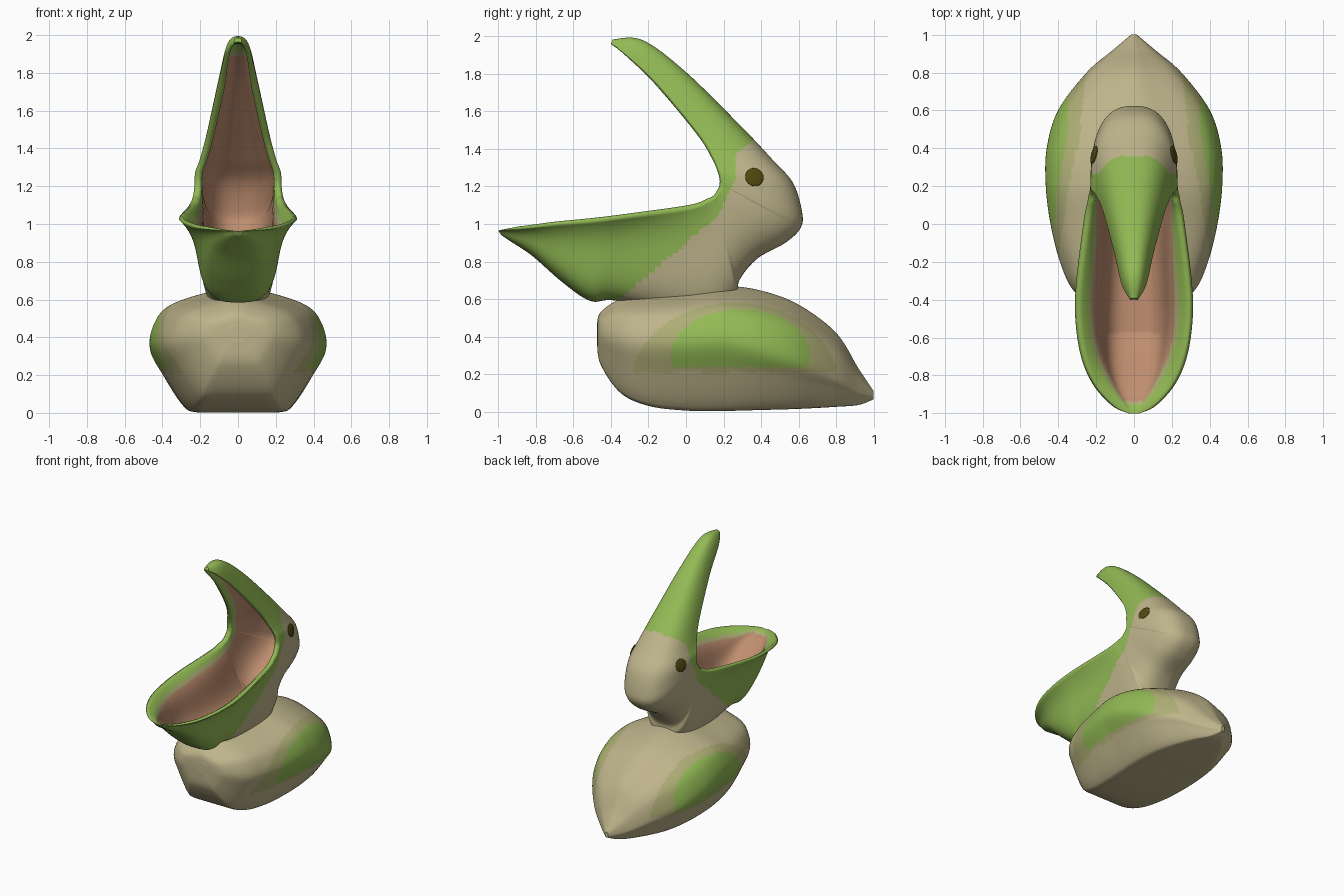
import bpy, bmesh, math
from mathutils import Vector
from mathutils.bvhtree import BVHTree

if "Cube" in bpy.data.objects:
    bpy.data.objects.remove(bpy.data.objects["Cube"])


def material(name, rgb):
    m = bpy.data.materials.new(name)
    m.diffuse_color = (*rgb, 1)
    m.use_nodes = True
    m.node_tree.nodes["Principled BSDF"].inputs["Base Color"].default_value = m.diffuse_color
    return m


TAN, GREEN, MIX, PINK = range(4)
mats = [material("tan_feathers", (0.52, 0.46, 0.26)),
        material("leaf_green", (0.29, 0.49, 0.09)),
        material("muted_green", (0.42, 0.42, 0.18)),
        material("mouth_pink", (0.52, 0.27, 0.16))]
eye_mat = material("dark_olive", (0.08, 0.065, 0.005))


def catmull(a, b, c, d, t):
    return [0.5 * (2 * q + (r - p) * t + (2 * p - 5 * q + 4 * r - s) * t * t
                   + (3 * q - p - 3 * r + s) * t ** 3) for p, q, r, s in zip(a, b, c, d)]


def smooth(rows, n, closed=False):
    """Catmull-Rom through rows, n samples per span."""
    k, out = len(rows), []
    pick = (lambda i: rows[i % k]) if closed else (lambda i: rows[max(0, min(k - 1, i))])
    for i in range(k if closed else k - 1):
        for j in range(n):
            out.append(catmull(pick(i - 1), pick(i), pick(i + 1), pick(i + 2), j / n))
    if not closed:
        out.append(list(rows[-1]))
    return out


def loft(name, rings, colour):
    """Skin closed rings, cap the ends, colour each face by a rule."""
    bm = bmesh.new()
    vs = [[bm.verts.new(p) for p in r] for r in rings]
    n = len(rings[0])
    for i in range(len(vs) - 1):
        for j in range(n):
            k = (j + 1) % n
            f = bm.faces.new((vs[i][j], vs[i][k], vs[i + 1][k], vs[i + 1][j]))
            f.material_index = colour(i, j, f.calc_center_median())
            f.smooth = True
    for i in (0, len(vs) - 1):
        f = bm.faces.new(vs[i])
        f.material_index = colour(i, 0, f.calc_center_median())
    bmesh.ops.recalc_face_normals(bm, faces=bm.faces)
    bvh = BVHTree.FromBMesh(bm)
    me = bpy.data.meshes.new(name)
    bm.to_mesh(me)
    bm.free()
    for m in mats:
        me.materials.append(m)
    bpy.context.collection.objects.link(bpy.data.objects.new(name, me))
    return bvh


# Body: sections along y as (y, bottom, top, half width)
body = [(-.475, .37, .46, .05), (-.455, .25, .53, .19), (-.35, .10, .60, .32),
        (-.2, .03, .63, .39), (0, .005, .65, .44), (.2, .003, .67, .465),
        (.4, .008, .645, .46), (.6, .014, .57, .40), (.8, .025, .42, .25),
        (.92, .035, .23, .11), (1.0, .065, .11, .015)]


def body_ring(row):
    y, zb, zt, w = row
    wb = .46 * w
    zm = zb + (zt - zb) * (.55 - .25 * max(0, y - .2))
    up = zt - zm
    half = [(wb, zb), (.63 * w, zb + .11 * (zm - zb)), (.86 * w, zb + .6 * (zm - zb)), (w, zm),
            (.93 * w, zm + .42 * up), (.77 * w, zm + .67 * up), (.43 * w, zm + .86 * up)]
    ctrl = [(0, zb)] + half + [(0, zt)] + [(-x, z) for x, z in reversed(half)]
    return [(x, y, max(z, zb)) for x, z in smooth(ctrl, 9, True)]


def body_colour(i, j, c):
    # wing patches on the flanks
    if abs(c.x) > .2:
        if ((c.y - .29) / .37) ** 2 + ((c.z - .3) / .245) ** 2 < 1 and c.z > .235:
            return GREEN
        if ((c.y - .26) / .55) ** 2 + ((c.z - .15) / .43) ** 2 < 1 and c.z > .21:
            return MIX
    return TAN


loft("body", [body_ring(r) for r in smooth(body, 18)], body_colour)

# Neck, head and open beak: one U-shaped shell fanned from lower tip to upper tip
# (rim y, rim z, outer y, outer z, rim half width)
fan = [(-1.0, .963, -.985, .94, .03), (-.96, .968, -.94, .91, .115),
       (-.85, .98, -.82, .83, .215), (-.7, 1.0, -.66, .69, .28),
       (-.5, 1.02, -.51, .59, .31), (-.3, 1.045, -.36, .59, .305),
       (.02, 1.09, .1, .50, .265), (.12, 1.125, .265, .60, .245), (.15, 1.14, .285, .70, .24),
       (.17, 1.165, .38, .815, .235), (.185, 1.19, .53, .90, .232), (.19, 1.21, .612, .98, .23),
       (.19, 1.235, .618, 1.07, .23),
       (.18, 1.28, .57, 1.22, .225), (.15, 1.35, .46, 1.345, .2),
       (.07, 1.48, .30, 1.515, .165), (-.15, 1.745, 0, 1.81, .105),
       (-.32, 1.905, -.23, 1.98, .065), (-.4, 1.962, -.39, 1.985, .02)]
fan_rows = smooth(fan, 14)
N = 36                                   # samples per half section
half_s = [math.pi / 2 * (k / N) ** 1.5 for k in range(N + 1)]


def jaw_blend(row):
    """0 at the pouch, 1 at the head and upper beak."""
    return 1 if row[1] > 1.21 else min(1, max(0, (row[0] + .5) / .7)) ** 4


def inner_share(row):
    """How far the mouth lining reaches towards the outer surface."""
    ry, rz, oy, oz, wr = row
    f = max(.5, 1 - .045 / math.hypot(oy - ry, oz - rz))
    if rz + f * (oz - rz) < .67:         # keep the throat floor above the body
        f = (rz - .67) / (rz - oz)
    tip = min(1, .05 + (ry + 1) / .06, .05 + abs(1.965 - rz) / .05)   # close both beak tips
    return f * max(.05, tip)


def u_point(s, wr, wm, e):
    d, x = math.sin(s) ** e, max(0, math.cos(s)) ** e
    return wm * x + (wr - wm) * (1 - d) ** 5, d


def fan_ring(row):
    ry, rz, oy, oz, wr = row
    # the lower jaw flares at its lip, the head does not
    t = jaw_blend(row)
    wm, e = wr * (.7 + .3 * t), .64 + .14 * t
    R, D = Vector((0, ry, rz)), Vector((0, oy - ry, oz - rz))
    th, f = min(.04, .35 * wr), inner_share(row)
    outer = [u_point(s, wr, wm, e) for s in half_s]
    inner = [(x, d * f) for x, d in
             (u_point(s, wr - th, max(wm - th, .3 * wm), e) for s in half_s)]
    mid = (wr - th / 2, -min(.3 * th / D.length, .1))
    right = outer[::-1] + [mid] + inner   # outer centre -> rim -> inner centre
    left = [(-x, d) for x, d in right[::-1]][1:-1]
    return [R + D * d + Vector((x, 0, 0)) for x, d in right + left]


def green_limit(z):
    """Rearmost y of the green beak on the outside, by height."""
    if z < 1.24:
        return min(-.32 + (z - .63) * 1.17, .18 + (z - 1.06) * .47)
    return .265 + max(0, z - 1.37) * 1.2


RING = 2 * (2 * N + 3) - 2


def fan_colour(i, j, c):
    k = min(j, RING - 1 - j)             # same index on both sides
    if k > N + 1:                        # inside of the mouth
        row = fan_rows[i]
        depth = math.hypot(row[2] - row[0], row[3] - row[1])
        e = .64 + .14 * jaw_blend(row)
        d = math.sin(half_s[min(N, k - N - 2)]) ** e * depth * inner_share(row)
        band = min(.025, .15 * depth)
        if d < band or c.y < -.955 or c.z > 1.92:
            return GREEN
        return MIX if d < 2 * band or c.y < -.935 or c.z > 1.89 else PINK
    gap = c.y - green_limit(c.z)
    return GREEN if gap < 0 else TAN


head_bvh = loft("head_and_beak", [fan_ring(r) for r in fan_rows], fan_colour)

# Eyes: flattened domes set on the head surface
for side, tag in ((1, "right"), (-1, "left")):
    hit, normal, _, _ = head_bvh.ray_cast(Vector((side, .365, 1.25)), Vector((-side, 0, 0)))
    bpy.ops.mesh.primitive_uv_sphere_add(segments=24, ring_count=12, radius=.05, location=hit)
    eye = bpy.context.object
    eye.name = "eye_" + tag
    eye.scale = (1, 1, .2)
    if normal.x * side < 0:
        normal = -normal
    eye.rotation_euler = normal.to_track_quat('Z', 'Y').to_euler()
    eye.data.materials.append(eye_mat)
    bpy.ops.object.shade_smooth()
